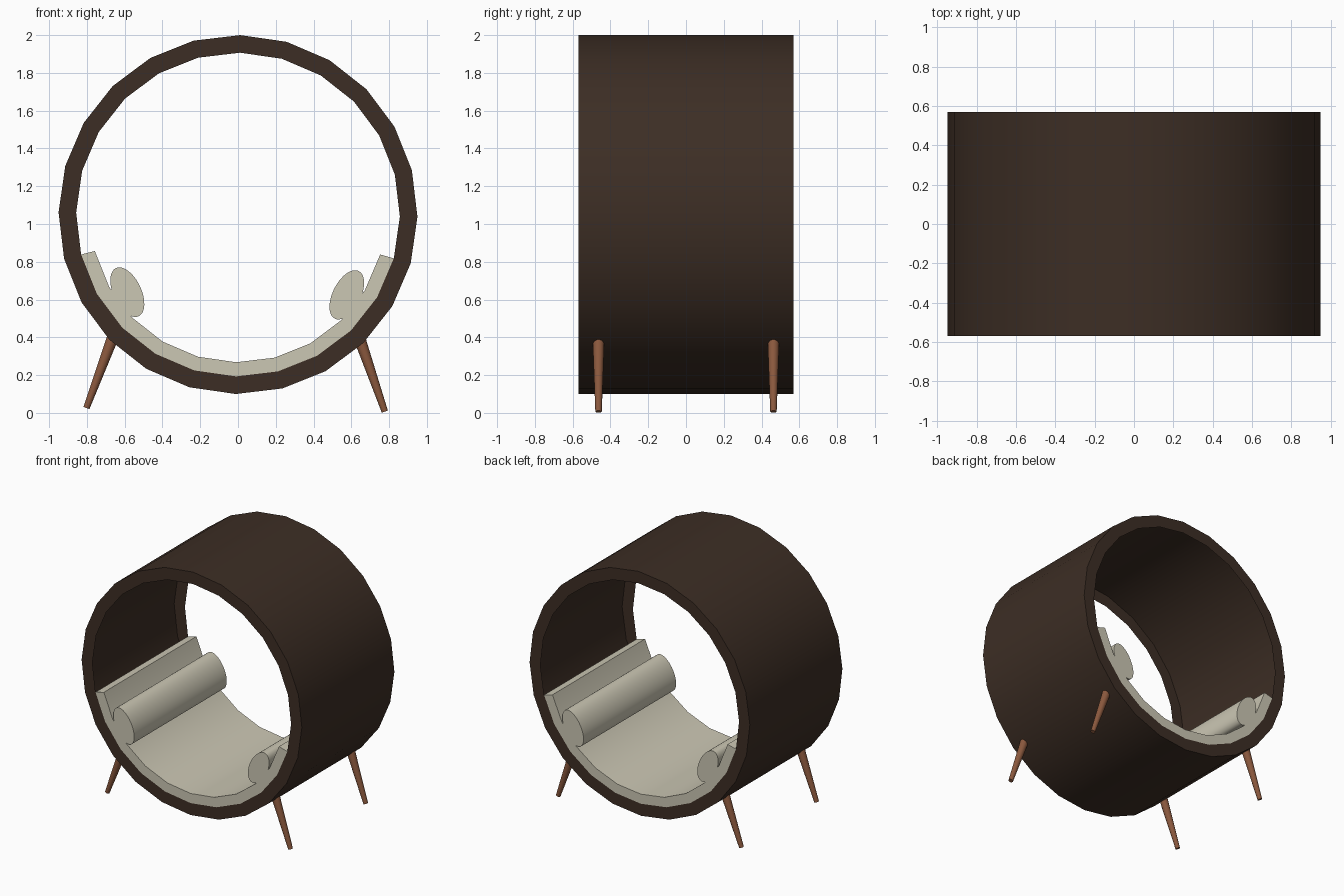
import bpy, bmesh, math
from mathutils import Vector, Matrix

if "Cube" in bpy.data.objects:
    bpy.data.objects.remove(bpy.data.objects["Cube"])

HALF = 0.57                     # half depth along y
CZ = 1.05                       # height of the ring centre
R_OUT, R_IN, R_PAD = 0.95, 0.857, 0.782
TILT = math.radians(0.7)        # the whole piece leans slightly clockwise
LEAN = (Matrix.Translation((0, 0, CZ)) @ Matrix.Rotation(TILT, 4, 'Y')
        @ Matrix.Translation((0, 0, -CZ)))


def material(name, rgb):
    m = bpy.data.materials.new(name)
    m.diffuse_color = (*rgb, 1)
    m.use_nodes = True
    m.node_tree.nodes["Principled BSDF"].inputs["Base Color"].default_value = m.diffuse_color
    return m


DARK = material("dark wood", (0.046, 0.027, 0.018))
CREAM = material("cream fabric", (0.60, 0.57, 0.455))
TAN = material("tan wood", (0.26, 0.10, 0.048))


def finish(bm, name, mat, recalc=True):
    if recalc:
        bmesh.ops.recalc_face_normals(bm, faces=bm.faces)
    bm.transform(LEAN)
    me = bpy.data.meshes.new(name)
    bm.to_mesh(me)
    bm.free()
    me.materials.append(mat)
    ob = bpy.data.objects.new(name, me)
    bpy.context.collection.objects.link(ob)
    bpy.ops.object.select_all(action='DESELECT')
    ob.select_set(True)
    bpy.context.view_layer.objects.active = ob
    bpy.ops.object.shade_smooth_by_angle(angle=math.radians(30))
    return ob


def polar(r, deg, y):
    a = math.radians(deg)
    return Vector((r * math.cos(a), y, CZ + r * math.sin(a)))


# Ring shell: thin outer wall with a flat rim at each end
bm = bmesh.new()
loops = [[bm.verts.new(polar(r, 15 * i, y)) for i in range(24)]
         for r, y in ((R_IN, -HALF), (R_OUT, -HALF), (R_OUT, HALF), (R_IN, HALF))]
for a, b in zip(loops, loops[1:]):
    for i in range(24):
        j = (i + 1) % 24
        bm.faces.new((a[i], a[j], b[j], b[i]))
# make the outer wall point outwards
bm.normal_update()
wall = next(f for f in bm.faces if abs(f.normal.y) < 0.5)
c = wall.calc_center_median() - Vector((0, 0, CZ))
if wall.normal.dot(c) < 0:
    bmesh.ops.reverse_faces(bm, faces=bm.faces)
finish(bm, "ring_shell", DARK, recalc=False)

# Seat pad: curved slab lying in the lower part of the ring
bm = bmesh.new()
rows = []
for i in range(11):
    d = 195 + 15 * i
    rows.append([bm.verts.new(polar(r, d, y)) for r, y in
                 ((R_IN, -HALF), (R_PAD, -HALF), (R_PAD, HALF), (R_IN, HALF))])
for a, b in zip(rows, rows[1:]):
    for k in range(4):
        m = (k + 1) % 4
        bm.faces.new((a[k], a[m], b[m], b[k]))
bm.faces.new(rows[0])
bm.faces.new(rows[-1])
finish(bm, "seat_pad", CREAM)

# Bolsters: oval rolls leaning outwards against each end of the pad
for side, label in ((-1, "left"), (1, "right")):
    bm = bmesh.new()
    t = math.radians(26)
    ends = []
    for y in (-HALF, HALF):
        ring = []
        for i in range(40):
            a = 2 * math.pi * i / 40
            u, v = 0.074 * math.cos(a), 0.141 * math.sin(a)
            x = 0.581 + u * math.cos(t) + v * math.sin(t)
            z = 0.632 - u * math.sin(t) + v * math.cos(t)
            ring.append(bm.verts.new((side * x, y, z)))
        bm.faces.new(ring)
        ends.append(ring)
    for i in range(40):
        j = (i + 1) % 40
        bm.faces.new((ends[0][i], ends[0][j], ends[1][j], ends[1][i]))
    finish(bm, label + "_bolster", CREAM)

# Legs: four tapered, splayed pegs
for sx, lx in ((-1, "left"), (1, "right")):
    for sy, ly in ((-1, "front"), (1, "back")):
        foot = Vector((sx * 0.79, sy * 0.463, 0.016))
        top = Vector((sx * 0.645, sy * 0.463, 0.42))
        axis = top - foot
        bm = bmesh.new()
        bmesh.ops.create_cone(
            bm, cap_ends=True, segments=20, radius1=0.017, radius2=0.032,
            depth=axis.length,
            matrix=Matrix.Translation((foot + top) / 2)
            @ axis.to_track_quat('Z', 'Y').to_matrix().to_4x4())
        finish(bm, f"{ly}_{lx}_leg", TAN)
